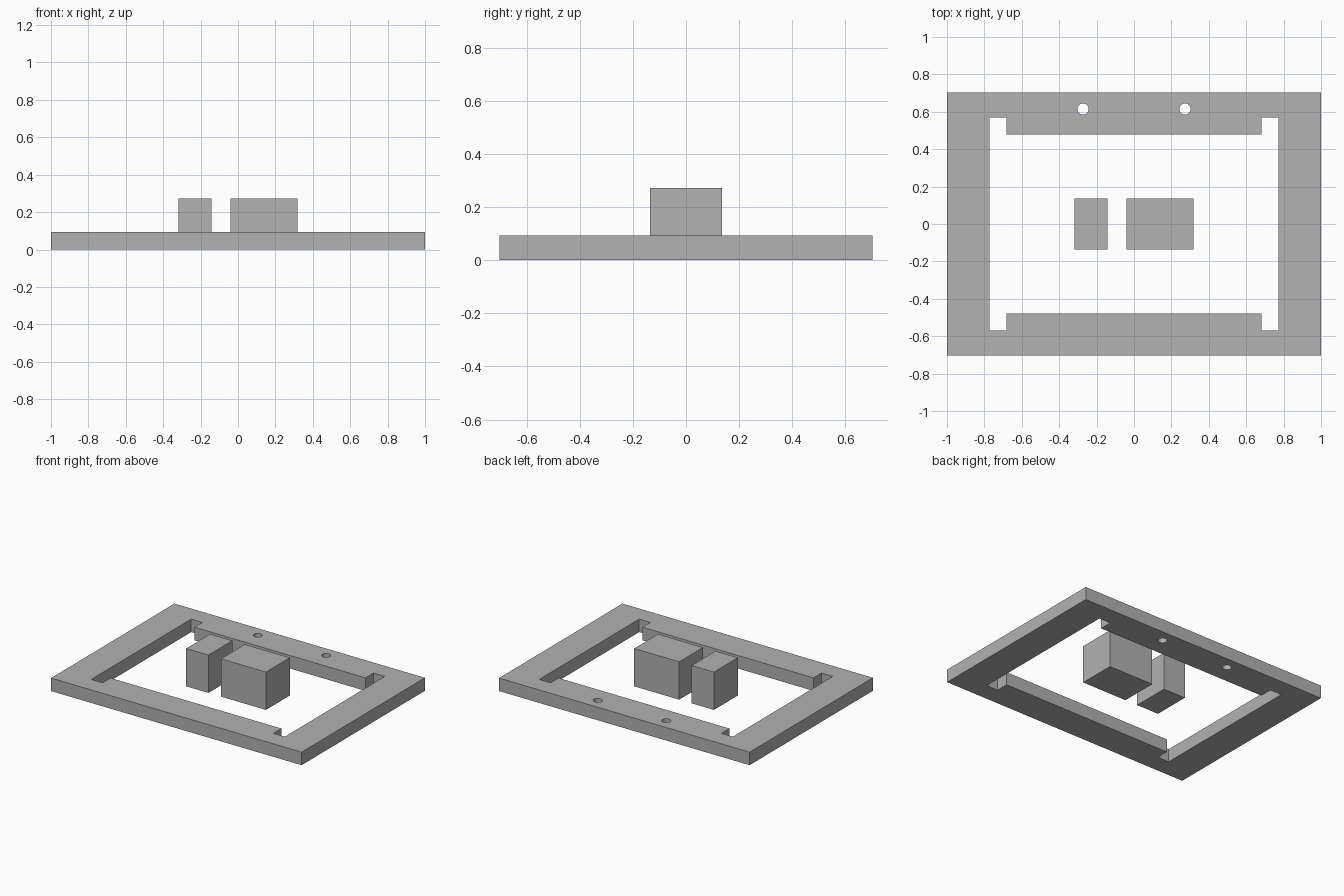
import bpy, bmesh, math

if "Cube" in bpy.data.objects:
    bpy.data.objects.remove(bpy.data.objects["Cube"])

grey = bpy.data.materials.new("plain_grey")
grey.diffuse_color = (0.445, 0.445, 0.445, 1)
grey.use_nodes = True
grey.node_tree.nodes["Principled BSDF"].inputs["Base Color"].default_value = grey.diffuse_color

FRAME_H = 0.094   # frame thickness
BLOCK_H = 0.273   # block height
DEPTH = 0.136     # half depth of the blocks


def prism(name, outline, height, holes=()):
    """Extrude a flat outline, with optional round through-holes, up from z = 0."""
    curve = bpy.data.curves.new(name, 'CURVE')
    curve.dimensions = '2D'
    curve.fill_mode = 'BOTH'
    curve.extrude = height / 2
    for loop in [outline, *holes]:
        spline = curve.splines.new('POLY')
        spline.points.add(len(loop) - 1)
        for point, (x, y) in zip(spline.points, loop):
            point.co = (x, y, 0, 1)
        spline.use_cyclic_u = True
    temp = bpy.data.objects.new(name + "_curve", curve)
    bpy.context.collection.objects.link(temp)
    bpy.context.view_layer.update()
    mesh = bpy.data.meshes.new_from_object(
        temp.evaluated_get(bpy.context.evaluated_depsgraph_get()))
    bpy.data.objects.remove(temp)

    # Weld the caps to the walls and rest the part on the ground
    bm = bmesh.new()
    bm.from_mesh(mesh)
    bmesh.ops.remove_doubles(bm, verts=bm.verts, dist=1e-5)
    bmesh.ops.translate(bm, verts=bm.verts, vec=(0, 0, height / 2))
    bmesh.ops.recalc_face_normals(bm, faces=bm.faces)
    for face in bm.faces:
        face.smooth = False
    bm.to_mesh(mesh)
    bm.free()
    mesh.name = name
    mesh.materials.clear()
    mesh.materials.append(grey)
    obj = bpy.data.objects.new(name, mesh)
    bpy.context.collection.objects.link(obj)
    return obj


def rect(x0, x1, y0, y1):
    return [(x0, y0), (x1, y0), (x1, y1), (x0, y1)]


def circle(cx, cy, r, n=32):
    return [(cx + r * math.cos(2 * math.pi * i / n),
             cy + r * math.sin(2 * math.pi * i / n)) for i in range(n)]


# Frame opening with a notch in each corner, mirrored from one quarter
quarter = [(0.773, 0.57), (0.682, 0.57), (0.682, 0.479)]
opening = []
for sx, sy in [(1, 1), (-1, 1), (-1, -1), (1, -1)]:
    corner = [(x * sx, y * sy) for x, y in quarter]
    opening += corner if sx * sy > 0 else corner[::-1]

# Frame with two small round holes in the back bar
bolt_holes = [circle(s * 0.273, 0.615, 0.03) for s in (-1, 1)]
prism("frame", rect(-1, 1, -0.703, 0.703), FRAME_H, [opening, *bolt_holes])

# Two loose blocks standing inside the frame
prism("small_block", rect(-0.318, -0.141, -DEPTH, DEPTH), BLOCK_H)
prism("large_block", rect(-0.041, 0.318, -DEPTH, DEPTH), BLOCK_H)
